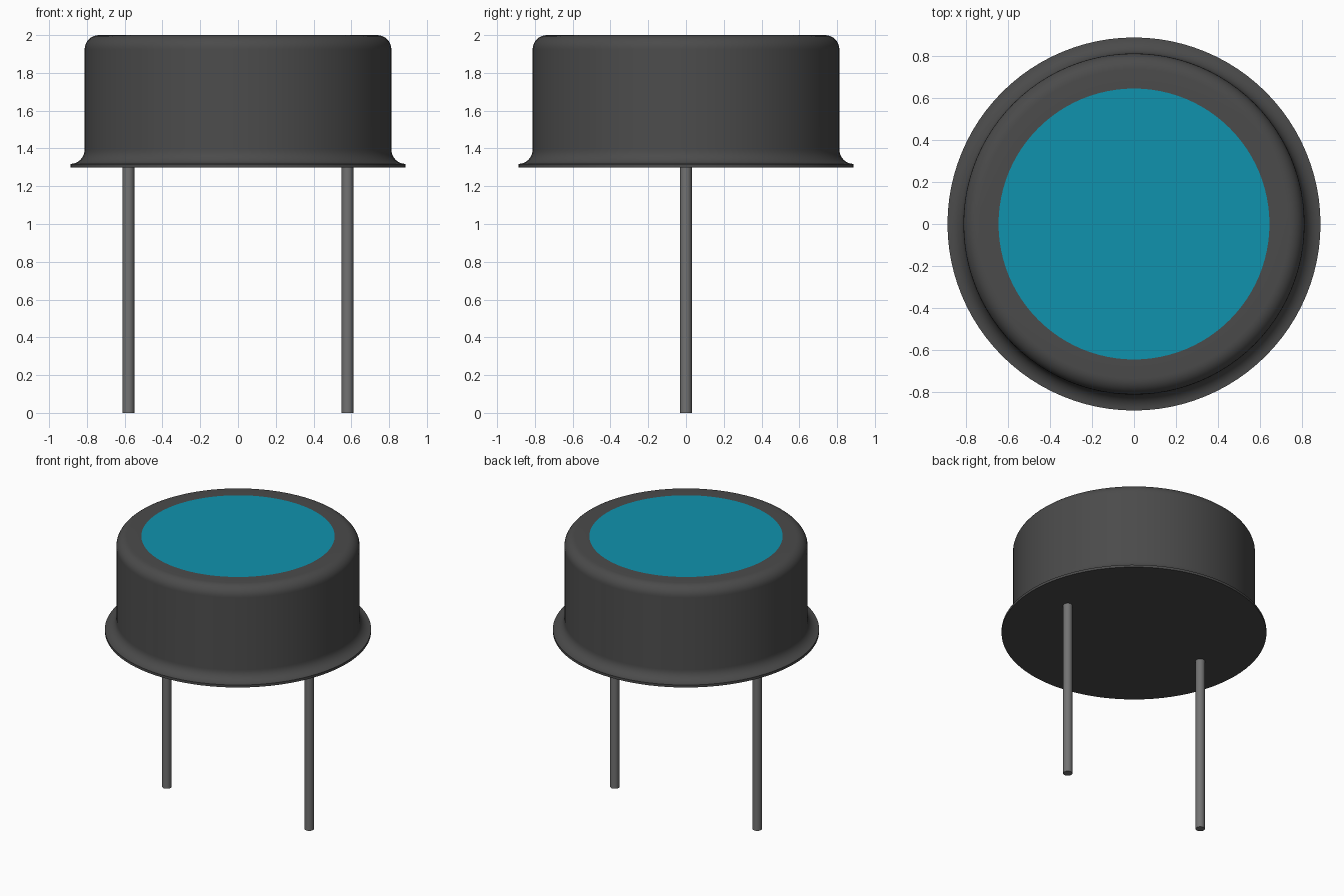
import bpy, bmesh, math
from mathutils import Matrix, Vector

cube = bpy.data.objects.get("Cube")
if cube:
    bpy.data.objects.remove(cube, do_unlink=True)


def make_material(name, rgb):
    mat = bpy.data.materials.new(name)
    mat.use_nodes = True
    colour = (*rgb, 1.0)
    mat.diffuse_color = colour
    bsdf = next(n for n in mat.node_tree.nodes if n.type == "BSDF_PRINCIPLED")
    bsdf.inputs["Base Color"].default_value = colour
    return mat


def arc(cx, cz, radius, start, end, steps=8):
    """Points of a circular arc in the profile plane, angles in degrees."""
    angles = [math.radians(start + (end - start) * i / steps) for i in range(steps + 1)]
    return [(cx + radius * math.cos(a), cz + radius * math.sin(a)) for a in angles]


def lathe(name, profile, sides, materials, x=0.0):
    """Spin a radius/height profile about z and cap both ends."""
    bm = bmesh.new()
    rings = []
    for r, z in profile:
        rings.append([bm.verts.new((r * math.cos(2 * math.pi * i / sides),
                                    r * math.sin(2 * math.pi * i / sides), z))
                      for i in range(sides)])
    for low, high in zip(rings, rings[1:]):
        for i in range(sides):
            j = (i + 1) % sides
            bm.faces.new((low[i], low[j], high[j], high[i]))
    bm.faces.new(reversed(rings[0]))
    bm.faces.new(rings[-1])
    bmesh.ops.recalc_face_normals(bm, faces=bm.faces)
    mesh = bpy.data.meshes.new(name)
    bm.to_mesh(mesh)
    bm.free()
    for mat in materials:
        mesh.materials.append(mat)
    obj = bpy.data.objects.new(name, mesh)
    obj.location.x = x
    bpy.context.collection.objects.link(obj)
    bpy.ops.object.select_all(action="DESELECT")
    obj.select_set(True)
    bpy.context.view_layer.objects.active = obj
    bpy.ops.object.shade_smooth_by_angle(angle=math.radians(35))
    return obj


dark = make_material("dark grey metal", (0.07, 0.07, 0.07))
teal = make_material("teal window", (0.005, 0.29, 0.42))
steel = make_material("grey lead metal", (0.17, 0.17, 0.17))

FLANGE_R, CAN_R, WINDOW_R = 0.888, 0.812, 0.645
BASE, TOP, ROUND = 1.30, 2.0, 0.075
FLARE = FLANGE_R - CAN_R

# Can: thin flange, flared foot, straight wall, rounded rim, flush window
profile = [(FLANGE_R, BASE)]
profile += arc(FLANGE_R, BASE + 0.018 + FLARE, FLARE, 270, 180)
profile += arc(CAN_R - ROUND, TOP - ROUND, ROUND, 0, 90)
profile += [(WINDOW_R, TOP)]
can = lathe("sensor_can", profile, 96, [dark, teal])

# Window colour on the flat top disc
for face in can.data.polygons:
    if len(face.vertices) > 4 and face.center.z > TOP - 0.01:
        face.material_index = 1

# Two wire leads
for name, x in (("right_lead", -0.58), ("left_lead", 0.58)):
    lathe(name, [(0.031, 0.0), (0.031, BASE + 0.01)], 24, [steel], x)
